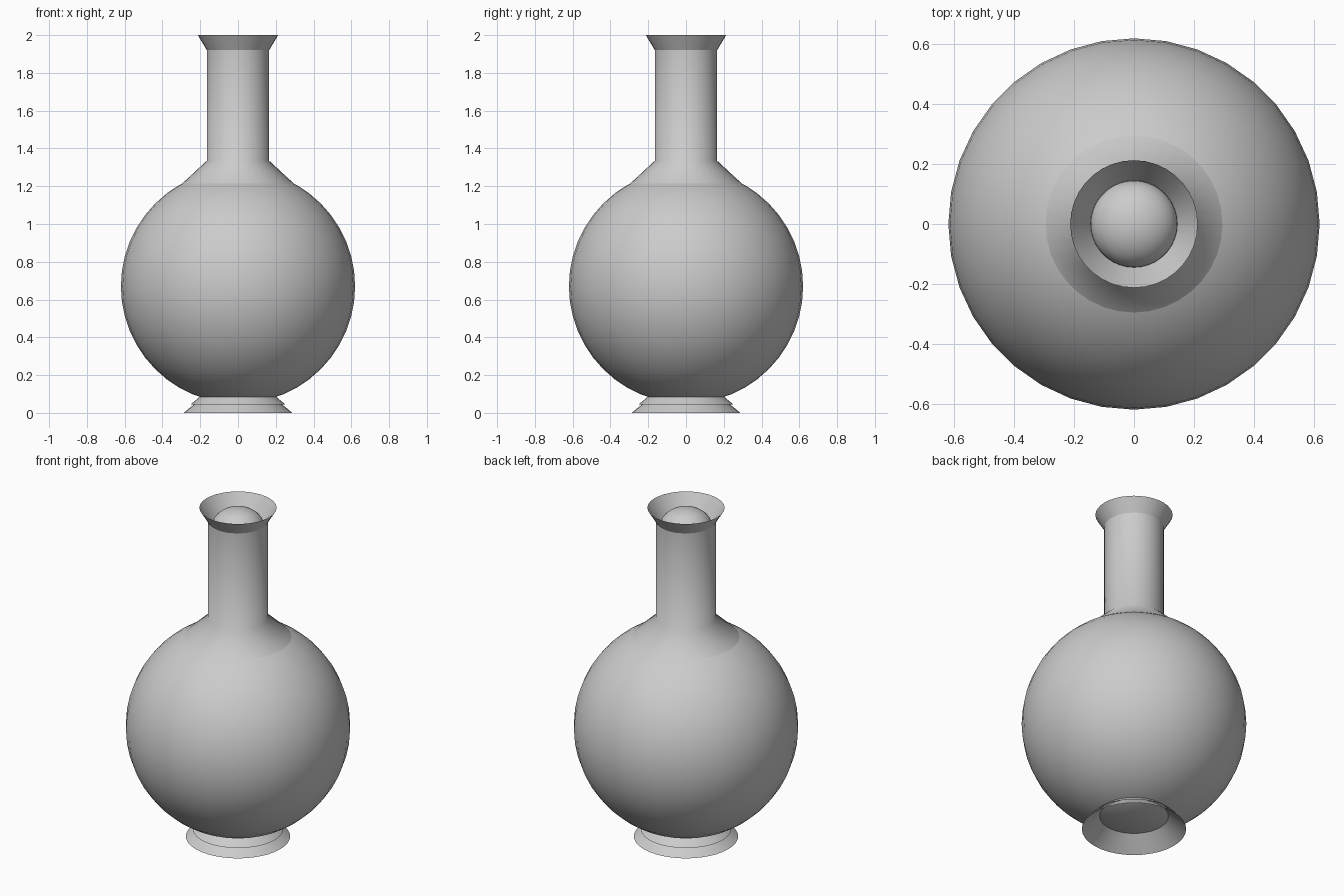
import bpy
import bmesh
import math

cube = bpy.data.objects.get("Cube")
if cube:
    bpy.data.objects.remove(cube, do_unlink=True)

SEGMENTS = 36

grey = bpy.data.materials.new("plain_grey")
grey.use_nodes = True
grey.diffuse_color = (0.6, 0.6, 0.6, 1)
bsdf = next(n for n in grey.node_tree.nodes if n.type == 'BSDF_PRINCIPLED')
bsdf.inputs["Base Color"].default_value = grey.diffuse_color
bsdf.inputs["Roughness"].default_value = 0.6


def finish(name, bm):
    """Turn a bmesh into a smooth grey object."""
    mesh = bpy.data.meshes.new(name)
    for face in bm.faces:
        face.smooth = True
    bm.to_mesh(mesh)
    bm.free()
    mesh.materials.append(grey)
    obj = bpy.data.objects.new(name, mesh)
    bpy.context.collection.objects.link(obj)
    return obj


def lathe(name, profile):
    """Spin (radius, height) points, listed upwards, around z."""
    bm = bmesh.new()
    rings = []
    for r, z in profile:
        angles = [math.tau * i / SEGMENTS for i in range(SEGMENTS)]
        rings.append([bm.verts.new((r * math.cos(a), r * math.sin(a), z)) for a in angles])
    for low, high in zip(rings, rings[1:]):
        for i in range(SEGMENTS):
            k = (i + 1) % SEGMENTS
            bm.faces.new((low[i], low[k], high[k], high[i]))
    return finish(name, bm)


def ball(name, radius, height, squash=1.0):
    """Closed round body, optionally flattened in z."""
    bm = bmesh.new()
    bmesh.ops.create_uvsphere(bm, u_segments=SEGMENTS, v_segments=24, radius=radius)
    for v in bm.verts:
        v.co.z = v.co.z * squash + height
    return finish(name, bm)


# Round belly
ball("belly", 0.62, 0.67)

# Shoulder and straight neck
lathe("neck", [(0.30, 1.21), (0.165, 1.335), (0.165, 1.92)])

# Flared lip, running down inside the neck to the stopper
lathe("lip", [(0.145, 1.888), (0.213, 2.0)])

# Rounded stopper in the mouth
ball("stopper", 0.145, 1.882, 0.76)

# Foot: wide flared base with a short collar over it
lathe("foot_base", [(0.288, 0.0), (0.185, 0.085)])
lathe("foot_collar", [(0.25, 0.045), (0.20, 0.087)])
